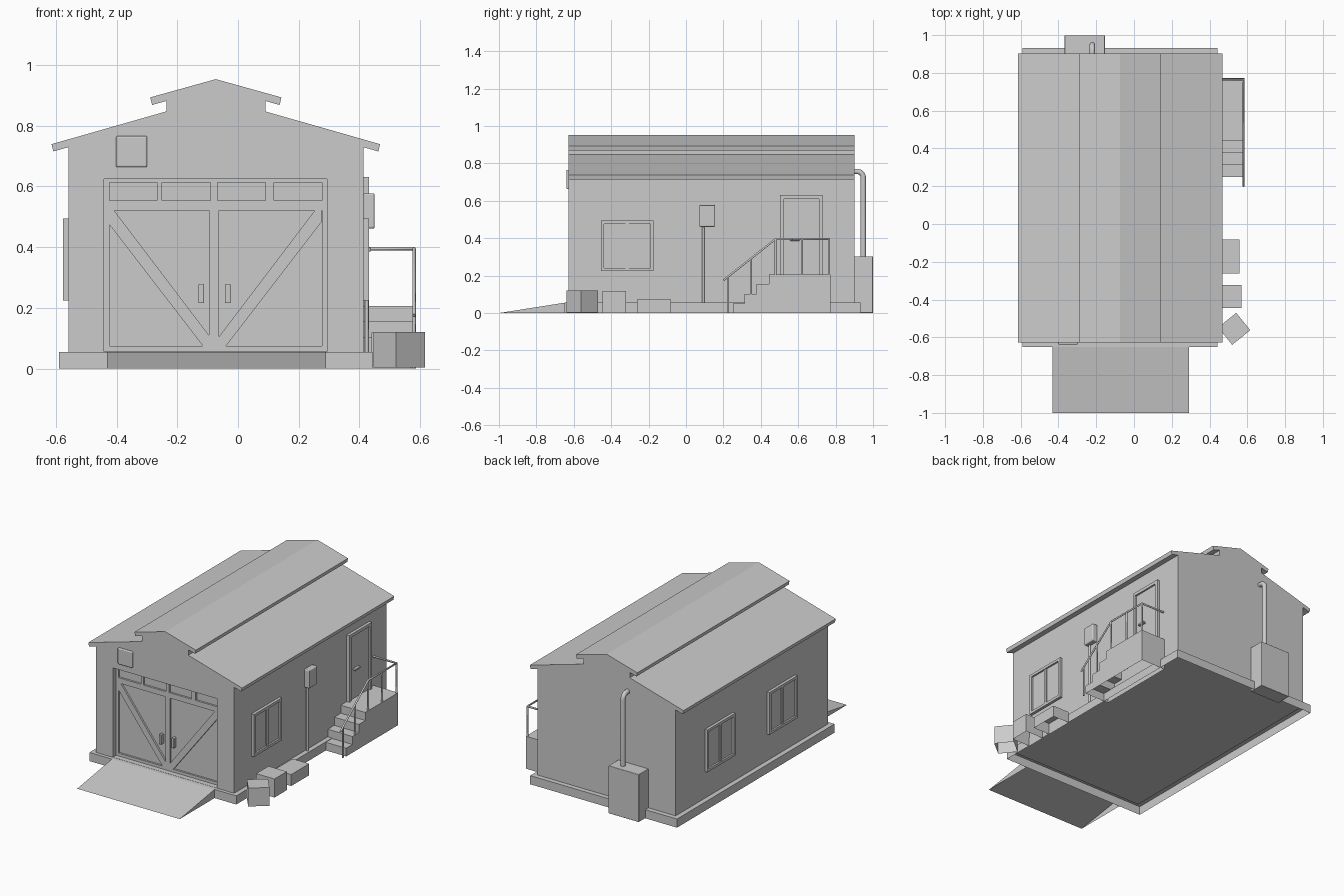
import bpy, bmesh, math
from mathutils import Vector, Matrix

if "Cube" in bpy.data.objects:
    bpy.data.objects.remove(bpy.data.objects["Cube"])

XC = -0.073            # building centre line
YF, YB = -0.628, 0.902  # front and back wall planes


def finish(name, bm, open_base=False):
    bmesh.ops.recalc_face_normals(bm, faces=bm.faces)
    if open_base:      # parts resting on the ground are shells without a base
        low = min(v.co.z for v in bm.verts) + 1e-4
        base = [f for f in bm.faces if all(v.co.z < low for v in f.verts)]
        bmesh.ops.delete(bm, geom=base, context='FACES')
    me = bpy.data.meshes.new(name)
    bm.to_mesh(me)
    bm.free()
    ob = bpy.data.objects.new(name, me)
    bpy.context.collection.objects.link(ob)
    return ob


def box(name, x, y, z, bevel=0.0, turn=0.0, open_base=False):
    bm = bmesh.new()
    c = Vector([(a + b) / 2 for a, b in (x, y, z)])
    s = Matrix.Diagonal([b - a for a, b in (x, y, z)] + [1])
    bmesh.ops.create_cube(bm, size=1, matrix=Matrix.Translation(c) @ Matrix.Rotation(turn, 4, 'Z') @ s)
    if bevel:
        bmesh.ops.bevel(bm, geom=bm.edges[:], offset=bevel, segments=3, profile=0.5, affect='EDGES')
    return finish(name, bm, open_base)


def prism(name, pts, lo, hi, axis='Y', open_base=False):
    """Extrude a profile: (x, z) along y, or (y, z) along x."""
    bm = bmesh.new()
    put = (lambda p, t: (p[0], t, p[1])) if axis == 'Y' else (lambda p, t: (t, p[0], p[1]))
    a = [bm.verts.new(put(p, lo)) for p in pts]
    b = [bm.verts.new(put(p, hi)) for p in pts]
    bm.faces.new(a)
    bm.faces.new(b)
    for i in range(len(pts)):
        j = (i + 1) % len(pts)
        bm.faces.new((a[i], a[j], b[j], b[i]))
    return finish(name, bm, open_base)


def tube(name, pts, r, res=2):
    cu = bpy.data.curves.new(name, 'CURVE')
    cu.dimensions = '3D'
    cu.bevel_depth, cu.bevel_resolution, cu.use_fill_caps = r, res, True
    sp = cu.splines.new('POLY')
    sp.points.add(len(pts) - 1)
    for p, co in zip(sp.points, pts):
        p.co = (*co, 1)
    ob = bpy.data.objects.new(name, cu)
    bpy.context.collection.objects.link(ob)
    return ob


def sym(half):
    """Mirror (offset, z) points about the centre line into a closed profile."""
    return [(XC + x, z) for x, z in half] + [(XC - x, z) for x, z in reversed(half) if x]


# Foundation and ramp
box("foundation", (-0.59, 0.443), (-0.65, 0.933), (0, 0.055), open_base=True)
prism("ramp", [(-1, 0), (-0.65, 0), (-0.65, 0.055)], -0.432, 0.29, 'X', open_base=True)

# Walls with raised clerestory, cut for the recessed garage door
walls = prism("walls", sym([(0, 0.94), (0.163, 0.89), (0.163, 0.835), (0.486, 0.742), (0.486, 0.05)]), YF, YB)
cutter = box("doorway_cutter", (-0.441, 0.293), (-0.8, YF + 0.045), (0.056, 0.624))
cutter.hide_render = True
cutter.hide_viewport = True
cut = walls.modifiers.new("doorway", 'BOOLEAN')
cut.object, cut.operation, cut.solver = cutter, 'DIFFERENCE', 'EXACT'

# Roof tiers
prism("upper_roof", [(XC, 0.953), (XC + 0.216, 0.893), (XC + 0.21, 0.868),
                     (XC, 0.927), (XC - 0.21, 0.868), (XC - 0.216, 0.893)], YF, YB)
for s, side in ((1, "right"), (-1, "left")):
    prism(f"lower_roof_{side}", [(XC + s * x, z) for x, z in
          ((0.155, 0.849), (0.541, 0.739), (0.535, 0.715), (0.155, 0.823))], YF, YB)

# Garage door framing, panels are the recess back
DY = (YF + 0.033, YF + 0.046)
GC = -0.0775
for n, z in (("bottom", (0.056, 0.074)), ("middle", (0.52, 0.554)), ("top", (0.613, 0.624))):
    box(f"garage_{n}_rail", (-0.441, 0.293), DY, z)
for i, (x0, x1) in enumerate(((-0.441, -0.424), (-0.267, -0.25), (-0.09, -0.068), (0.09, 0.118), (0.276, 0.293))):
    box(f"garage_light_divider_{i}", (x0, x1), DY, (0.554, 0.613))
box("garage_centre_stile", (GC - 0.0175, GC + 0.0145), DY, (0.074, 0.52))
box("garage_left_stile", (-0.441, -0.424), DY, (0.074, 0.52))
box("garage_right_stile", (0.276, 0.293), DY, (0.074, 0.52))
for s, side in ((1, "right"), (-1, "left")):
    prism(f"garage_brace_{side}", [(GC + s * x, z) for x, z in
          ((0.33, 0.52), (0.014, 0.104), (0.014, 0.074), (0.038, 0.074), (0.352, 0.482), (0.352, 0.52))], *DY)
    hx = GC + s * 0.0435
    box(f"garage_handle_{side}", (hx - 0.009, hx + 0.009), (YF + 0.018, YF + 0.044), (0.215, 0.278), 0.003)

# Gable vent
box("gable_vent", (-0.402, -0.299), (YF - 0.011, YF + 0.012), (0.663, 0.766), 0.006)


def framed(name, xw, s, y, z, border, mullion=False, sill=True):
    """Raised frame with an inset panel on a side wall."""
    out = tuple(sorted((xw - s * 0.005, xw + s * 0.018)))
    zi = z[0] + (border if sill else 0)
    box(name + "_head", out, y, (z[1] - border, z[1]))
    if sill:
        box(name + "_sill", out, y, (z[0], zi))
    box(name + "_jamb_a", out, (y[0], y[0] + border), (zi, z[1] - border))
    box(name + "_jamb_b", out, (y[1] - border, y[1]), (zi, z[1] - border))
    inner = (y[0] + border, y[1] - border)
    box(name + "_panel", tuple(sorted((xw - s * 0.005, xw + s * 0.007))), inner, (zi, z[1] - border))
    if mullion:
        m = sum(y) / 2
        mid = tuple(sorted((xw, xw + s * 0.014)))
        box(name + "_mullion", mid, (m - 0.009, m + 0.009), (zi, z[1] - border))


# Side windows and door
XR, XL = XC + 0.486, XC - 0.486
framed("window_right", XR, 1, (-0.455, -0.174), (0.224, 0.494), 0.017, True)
framed("window_left_back", XL, -1, (0.327, 0.608), (0.224, 0.494), 0.017, True)
framed("window_left_front", XL, -1, (-0.297, -0.016), (0.224, 0.494), 0.017, True)
framed("side_door", XR, 1, (0.503, 0.73), (0.2, 0.63), 0.02, sill=False)
box("door_lever", (XR, XR + 0.025), (0.557, 0.607), (0.386, 0.398), 0.003)

# Meter box on its conduit
box("meter_box", (XR, 0.45), (0.072, 0.155), (0.461, 0.577), 0.006)
tube("meter_conduit", [(0.424, 0.092, 0.05), (0.424, 0.092, 0.47)], 0.007)

# Stairs and landing
prism("stairs", [(0.25, 0), (0.25, 0.052), (0.313, 0.052), (0.313, 0.103), (0.378, 0.103), (0.378, 0.155),
                 (0.443, 0.155), (0.443, 0.206), (0.773, 0.206), (0.773, 0)], 0.413, 0.586, 'X', open_base=True)

# Handrail and posts
RX, RZ = 0.58, 0.395
tube("handrail", [(RX, 0.2, 0.175), (RX, 0.478, RZ), (RX, 0.765, RZ), (0.41, 0.765, RZ)], 0.006, 1)
for i, (y, z0, z1) in enumerate(((0.225, 0, 0.195), (0.347, 0.1, 0.29), (0.478, 0.2, RZ),
                                 (0.62, 0.2, RZ), (0.765, 0.2, RZ))):
    tube(f"rail_post_{i}", [(RX, y, z0), (RX, y, z1)], 0.006, 1)

# Rear utility cabinet with elbowed pipe
box("rear_cabinet", (-0.367, -0.154), (0.9, 0.999), (0, 0.303), 0.003)
PX, PY, PZ, B = -0.221, 0.948, 0.757, 0.034
bend = [(PX, PY - B + B * math.cos(t * math.pi / 12), PZ - B + B * math.sin(t * math.pi / 12)) for t in range(7)]
pipe = tube("rear_pipe", [(PX, PY, 0.29)] + bend + [(PX, 0.89, PZ)], 0.015, 3)

# Crates beside the wall
box("crate_low", (0.44, 0.558), (-0.262, -0.081), (0, 0.073), open_base=True)
box("crate_mid", (0.44, 0.569), (-0.446, -0.322), (0, 0.118), open_base=True)
box("crate_turned", (0.469, 0.592), (-0.614, -0.496), (0.004, 0.121), turn=math.radians(39), open_base=True)
